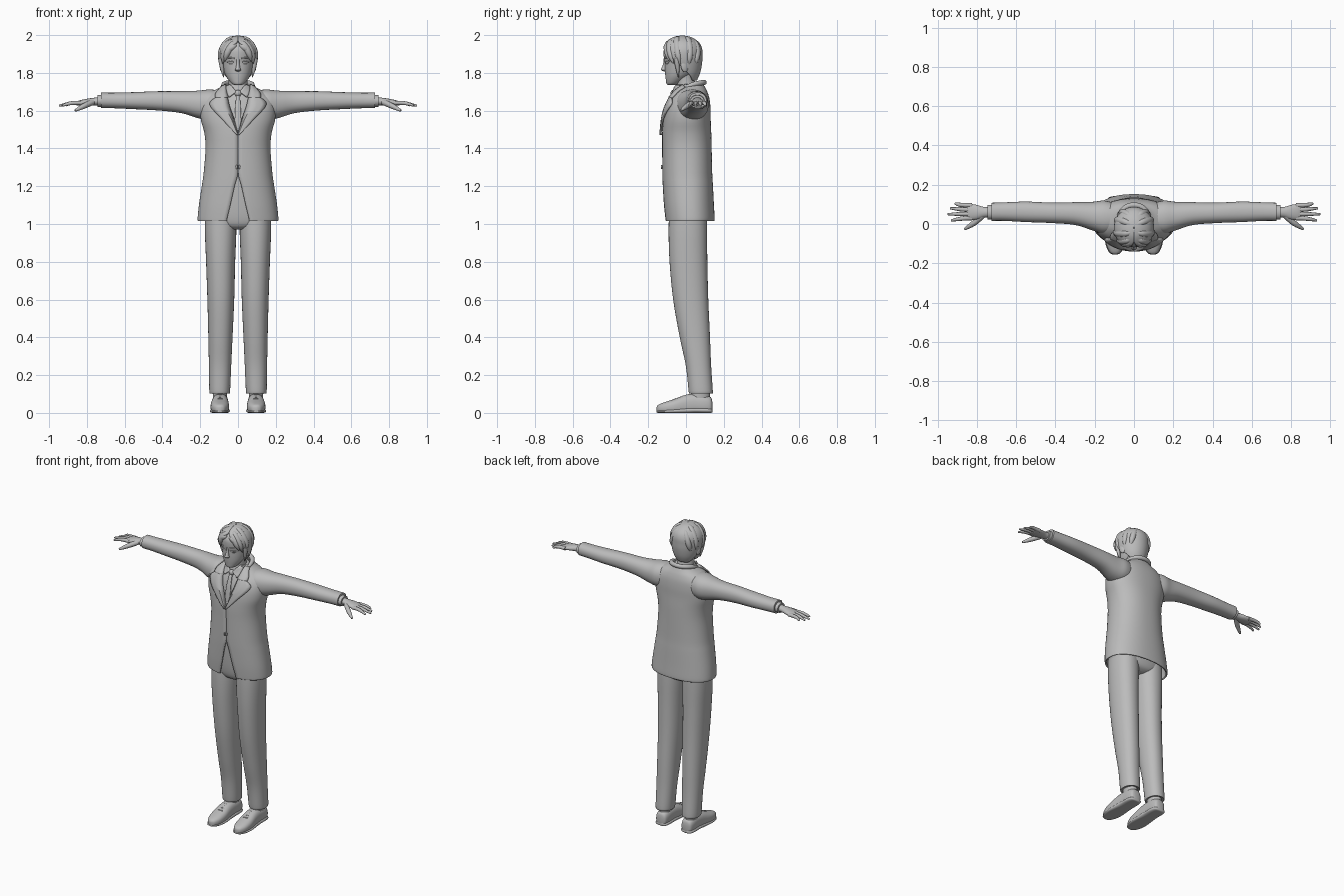
import bpy, math
from mathutils import Vector
from mathutils.bvhtree import BVHTree

cube = bpy.data.objects.get("Cube")
if cube:
    bpy.data.objects.remove(cube, do_unlink=True)

grey = bpy.data.materials.new("plain_grey")
grey.use_nodes = True
grey.diffuse_color = (0.5, 0.5, 0.5, 1)
grey.node_tree.nodes["Principled BSDF"].inputs["Base Color"].default_value = (0.5, 0.5, 0.5, 1)


def finish(ob, angle=50):
    if not ob.data.materials:
        ob.data.materials.append(grey)
    bpy.ops.object.select_all(action='DESELECT')
    ob.select_set(True)
    bpy.context.view_layer.objects.active = ob
    bpy.ops.object.shade_smooth_by_angle(angle=math.radians(angle))
    return ob


def mesh_object(name, verts, faces, thick=0, offset=-1):
    me = bpy.data.meshes.new(name)
    me.from_pydata(verts, [], faces)
    ob = bpy.data.objects.new(name, me)
    bpy.context.collection.objects.link(ob)
    finish(ob)
    if thick:
        mod = ob.modifiers.new("thickness", 'SOLIDIFY')
        mod.thickness, mod.offset = thick, offset
    return ob


def spline(keys, steps):
    """Catmull-Rom interpolation of rows of numbers."""
    out = []
    for i in range(len(keys) - 1):
        a, b, c, d = (keys[max(i - 1, 0)], keys[i], keys[i + 1], keys[min(i + 2, len(keys) - 1)])
        for s in range(steps):
            t = s / steps
            out.append([q + t / 2 * (r - p + t * (2*p - 5*q + 4*r - w + t * (3*q - p - 3*r + w)))
                        for p, q, r, w in zip(a, b, c, d)])
    return out + [list(keys[-1])]


def loft(name, axis, keys, n=36, steps=4, power=1.0, open_front=False, thick=0, floor=None):
    """Rows: position along axis, two centre values, two radii, optional front gap angle."""
    verts, faces = [], []
    rows = spline(keys, steps)
    for row in rows:
        t, a, b, ra, rb = row[:5]
        gap = max(row[5], 0.004) if open_front else 0
        for j in range(n):
            th = gap + (2 * math.pi - 2 * gap) * j / (n - 1 if open_front else n)
            s, c = math.sin(th), math.cos(th)
            p = a + ra * math.copysign(abs(s) ** power, s)
            q = b - rb * math.copysign(abs(c) ** power, c)
            if floor is not None:
                q = max(q, floor)
            verts.append({'Z': (p, q, t), 'X': (t, p, q), 'Y': (p, t, q)}[axis])
    for i in range(len(rows) - 1):
        for j in range(n - 1 if open_front else n):
            k = (j + 1) % n
            f = (i*n + j, i*n + k, (i+1)*n + k, (i+1)*n + j)
            faces.append(f if (axis != 'Y') == (rows[-1][0] > rows[0][0]) else f[::-1])
    if not open_front and not thick:
        up = (axis != 'Y') == (rows[-1][0] > rows[0][0])
        first, last = list(range(n)), list(range(len(verts) - n, len(verts)))
        faces += [first[::-1], last] if up else [first, last[::-1]]
    return mesh_object(name, verts, faces, thick)


def tube(name, pts, radii, depth):
    cu = bpy.data.curves.new(name, 'CURVE')
    cu.dimensions, cu.bevel_depth, cu.bevel_resolution = '3D', depth, 3
    cu.use_fill_caps, cu.resolution_u = True, 5
    sp = cu.splines.new('NURBS')
    sp.points.add(len(pts) - 1)
    for p, co, r in zip(sp.points, pts, radii):
        p.co, p.radius = (*co, 1), r
    sp.use_endpoint_u, sp.order_u = True, 3
    ob = bpy.data.objects.new(name, cu)
    bpy.context.collection.objects.link(ob)
    bpy.ops.object.select_all(action='DESELECT')
    ob.select_set(True)
    bpy.context.view_layer.objects.active = ob
    bpy.ops.object.convert(target='MESH')
    return finish(bpy.context.object)


def blob(name, loc, size, rot=(0, 0, 0)):
    bpy.ops.mesh.primitive_uv_sphere_add(segments=20, ring_count=12, location=loc, rotation=rot)
    ob = bpy.context.object
    ob.name, ob.scale = name, size
    return finish(ob)


def tree(ob):
    return BVHTree.FromPolygons([v.co for v in ob.data.vertices], [p.vertices for p in ob.data.polygons])


def plate(name, inner, outer, targets, lift, thick, cols=5):
    """Sheet laid over the front of the target surfaces, between two (x, z) lines."""
    a, b = spline(inner, 4), spline(outer, 4)
    verts, faces = [], []
    for (x0, z0), (x1, z1) in zip(a, b):
        for j in range(cols):
            f = j / (cols - 1)
            x, z = x0 + (x1 - x0) * f, z0 + (z1 - z0) * f
            hits = [t.ray_cast(Vector((x, -1, z)), Vector((0, 1, 0)))[0] for t in targets]
            verts.append((x, min([h.y for h in hits if h] or [0.0]) - lift, z))
    for i in range(len(a) - 1):
        for j in range(cols - 1):
            k = i * cols + j
            faces.append((k, k + 1, k + cols + 1, k + cols))
    return mesh_object(name, verts, faces, thick, 0)


# Jacket body, open at the neckline and the hem, and the shirt under it
jacket = loft("jacket_body", 'Z', [
    (1.015, 0, .02, .212, .13, .24), (1.03, 0, .02, .214, .132, .23), (1.1, 0, .015, .207, .133, .16),
    (1.2, 0, .01, .192, .133, .07), (1.27, 0, .007, .182, .132, 0), (1.4, 0, .005, .172, .131, 0),
    (1.48, 0, .004, .178, .13, 0), (1.55, 0, .005, .196, .126, .12), (1.61, 0, .01, .2, .12, .23),
    (1.66, 0, .018, .188, .107, .3), (1.695, 0, .025, .15, .09, .42), (1.72, 0, .028, .1, .075, .7),
    (1.74, 0, .03, .075, .062, .95)], n=64, power=.88, open_front=True, thick=.01)
shirt = loft("shirt_front", 'Z', [
    (1.3, 0, .005, .15, .115), (1.48, 0, .006, .16, .114), (1.6, 0, .012, .165, .106),
    (1.66, 0, .018, .15, .094), (1.7, 0, .02, .1, .078), (1.735, 0, .01, .062, .06)])
cloth = [tree(jacket), tree(shirt)]

# Trousers seat
loft("trousers_seat", 'Z', [(.97, 0, .012, .05, .06), (.99, 0, .012, .14, .09), (1.04, 0, .012, .178, .105),
                            (1.15, 0, .01, .178, .112), (1.3, 0, .005, .16, .112)], power=.85)

# Tie
plate("tie_blade", [(-.014, 1.47), (-.017, 1.56), (-.009, 1.69)],
      [(.014, 1.47), (.017, 1.56), (.009, 1.69)], [cloth[1]], .007, .008)
blob("tie_knot", (0, -.066, 1.692), (.018, .016, .018))
plate("jacket_button", [(-.009, 1.292), (-.012, 1.302), (-.009, 1.312)],
      [(.009, 1.292), (.012, 1.302), (.009, 1.312)], [cloth[0]], .004, .008)

# Neck and head
loft("neck", 'Z', [(1.66, 0, .02, .062, .06), (1.73, 0, .002, .052, .052), (1.78, 0, -.008, .05, .05),
                   (1.83, 0, -.01, .055, .055)])
loft("head", 'Z', [
    (1.735, 0, -.078, .012, .016), (1.742, 0, -.07, .032, .033), (1.765, 0, -.055, .052, .052),
    (1.79, 0, -.04, .067, .07), (1.82, 0, -.028, .077, .084), (1.855, 0, -.02, .084, .093),
    (1.89, 0, -.018, .089, .1), (1.93, 0, -.018, .086, .097), (1.965, 0, -.018, .062, .07),
    (1.985, 0, -.018, .02, .025)], n=40)
loft("nose", 'Z', [(1.808, 0, -.112, .008, .006), (1.815, 0, -.116, .016, .016), (1.825, 0, -.115, .012, .015),
                   (1.85, 0, -.111, .008, .009), (1.875, 0, -.112, .008, .006)], n=16)
for name, z, r in (("upper_lip", 1.79, 1), ("lower_lip", 1.782, 1.2)):
    tube(name, [(-.025, -.095, z), (0, -.114, z + .002), (.025, -.095, z)], [.2, r, .2], .006)

# Hair shell, swept locks and nape
loft("hair_shell", 'Z', [
    (1.76, 0, .0, .058, .058, 2.2), (1.8, 0, -.005, .08, .08, 1.75), (1.85, 0, -.015, .096, .1, 1.3),
    (1.89, 0, -.02, .102, .107, .95), (1.925, 0, -.02, .1, .106, .6), (1.955, 0, -.02, .086, .094, .2),
    (1.977, 0, -.02, .064, .07, 0), (1.992, 0, -.02, .035, .04, 0), (1.998, 0, -.02, .004, .004, 0)],
    n=56, open_front=True, thick=.012)


def hair_lock(name, start, end, depth, drop=0):
    pts = []
    for i in range(7):
        d = Vector(start).lerp(Vector(end), i / 6).normalized()
        pts.append((d.x * .095, d.y * .1 - .02, 1.89 + d.z * .1 - drop * (i / 6) ** 2))
    tube(name, pts, [.4, .9, 1, 1, .9, .6, .1], depth)


for side, tag in ((1, "left"), (-1, "right")):
    for i, (y0, y1, z1) in enumerate([(-.7, -.72, -.1), (-.5, -.45, -.2), (-.2, -.1, -.25),
                                      (.15, .3, -.3), (.5, .75, -.4)]):
        hair_lock(f"{tag}_hair_lock_{i}", (side * .12, y0, .8), (side * .8, y1, z1), .02, .02)
    hair_lock(f"{tag}_fringe", (side * .1, -.85, .6), (side * .75, -.68, .1), .017)
    tube(f"{tag}_sideburn", [(side*.09, -.05, 1.88), (side*.088, -.045, 1.83), (side*.075, -.04, 1.775)],
         [1, .9, .1], .015)

# Paired parts
for side, tag in ((1, "left"), (-1, "right")):
    def X(x):
        return side * x

    # Face details and ears
    blob(f"{tag}_eye", (X(.035), -.099, 1.853), (.017, .009, .008), (0, 0, X(.3)))
    tube(f"{tag}_eyelid", [(X(.015), -.109, 1.855), (X(.035), -.11, 1.865), (X(.058), -.092, 1.857)],
         [.5, 1, .4], .004)
    tube(f"{tag}_eyebrow", [(X(.014), -.113, 1.876), (X(.04), -.108, 1.885), (X(.064), -.09, 1.876)],
         [.7, 1, .3], .005)
    blob(f"{tag}_ear", (X(.086), -.008, 1.835), (.01, .02, .032), (.2, 0, X(.3)))

    # Lapel, jacket collar and shirt collar
    plate(f"{tag}_lapel", [(X(.001), 1.47), (X(.025), 1.56), (X(.045), 1.62), (X(.06), 1.685)],
          [(X(.01), 1.475), (X(.08), 1.55), (X(.15), 1.632), (X(.11), 1.672)], cloth, .01, .009)
    plate(f"{tag}_jacket_collar", [(X(.052), 1.67), (X(.06), 1.7), (X(.066), 1.738)],
          [(X(.12), 1.668), (X(.118), 1.69), (X(.09), 1.725)], cloth, .011, .009)
    plate(f"{tag}_shirt_collar", [(X(.008), 1.7), (X(.02), 1.715), (X(.04), 1.738)],
          [(X(.045), 1.672), (X(.06), 1.69), (X(.062), 1.728)], [cloth[1]], .012, .008)

    # Sleeve, shirt cuff and hand
    loft(f"{tag}_sleeve", 'X', [
        (X(.08), .03, 1.635, .07, .07), (X(.15), .034, 1.632, .085, .08), (X(.21), .04, 1.633, .073, .073),
        (X(.3), .053, 1.645, .058, .058), (X(.42), .057, 1.652, .052, .051), (X(.55), .062, 1.653, .052, .045),
        (X(.66), .063, 1.654, .047, .041), (X(.725), .062, 1.655, .046, .041)], power=.9)
    loft(f"{tag}_cuff", 'X', [(X(.7), .06, 1.653, .038, .033), (X(.745), .06, 1.651, .037, .031)], steps=1)
    loft(f"{tag}_palm", 'X', [
        (X(.73), .06, 1.65, .026, .022), (X(.765), .06, 1.648, .027, .02), (X(.8), .06, 1.645, .037, .018),
        (X(.84), .062, 1.64, .041, .014), (X(.856), .063, 1.637, .036, .008)], n=24)
    for finger, y0, y1, tip in (("index", .03, .018, .93), ("middle", .051, .05, .948),
                                ("ring", .073, .08, .935), ("little", .095, .104, .91)):
        tube(f"{tag}_{finger}_finger",
             [(X(.825), y0, 1.641), (X(.86), y0, 1.642), (X(.9), (y0 + y1) / 2, 1.638), (X(tip), y1, 1.626)],
             [1.1, 1.1, .95, .5], .0105)
    tube(f"{tag}_thumb", [(X(.77), .045, 1.645), (X(.8), .015, 1.632), (X(.835), -.01, 1.615),
                          (X(.862), -.026, 1.6)], [1.3, 1.3, 1.05, .5], .012)

    # Trouser leg
    loft(f"{tag}_trouser_leg", 'Z', [
        (.105, X(.097), .078, .051, .06), (.115, X(.097), .078, .055, .064), (.25, X(.095), .066, .059, .067),
        (.4, X(.093), .047, .064, .08), (.6, X(.091), .025, .071, .093), (.8, X(.092), .013, .077, .1),
        (.95, X(.092), .01, .083, .102), (1.05, X(.092), .01, .083, .1)], power=.92)

    # Shoe with sole, sock and laces
    loft(f"{tag}_sock", 'Z', [(.05, X(.095), .075, .035, .05), (.13, X(.096), .078, .04, .05)], steps=1)
    for part, grow, scale in (("shoe", 0, 1), ("sole", .004, .3)):
        keys = [(-.155, X(.096), .02, .008, .012), (-.145, X(.096), .022, .026, .022),
                (-.11, X(.096), .026, .043, .032), (-.06, X(.096), .032, .049, .042),
                (0, X(.095), .042, .045, .054), (.05, X(.094), .048, .043, .053),
                (.1, X(.094), .045, .042, .052), (.132, X(.094), .04, .034, .042), (.14, X(.094), .035, .015, .02)]
        loft(f"{tag}_{part}", 'Y', [(y, x, z * scale, r + grow, h * scale) for y, x, z, r, h in keys],
             power=.8, floor=.001 if part == "shoe" else 0)
    for i in range(4):
        y, z = -.055 + i * .02, .077 + i * .0065
        tube(f"{tag}_lace_{i}", [(X(.072), y, z - .008), (X(.095), y - .004, z + .003), (X(.118), y, z - .008)],
             [1, 1, 1], .004)

# Collar roll around the back of the neck
tube("collar_back", [(-.075, -.02, 1.715), (-.083, .03, 1.738), (-.05, .085, 1.748), (0, .1, 1.75),
                     (.05, .085, 1.748), (.083, .03, 1.738), (.075, -.02, 1.715)], [.6, 1, 1, 1, 1, 1, .6], .014)
